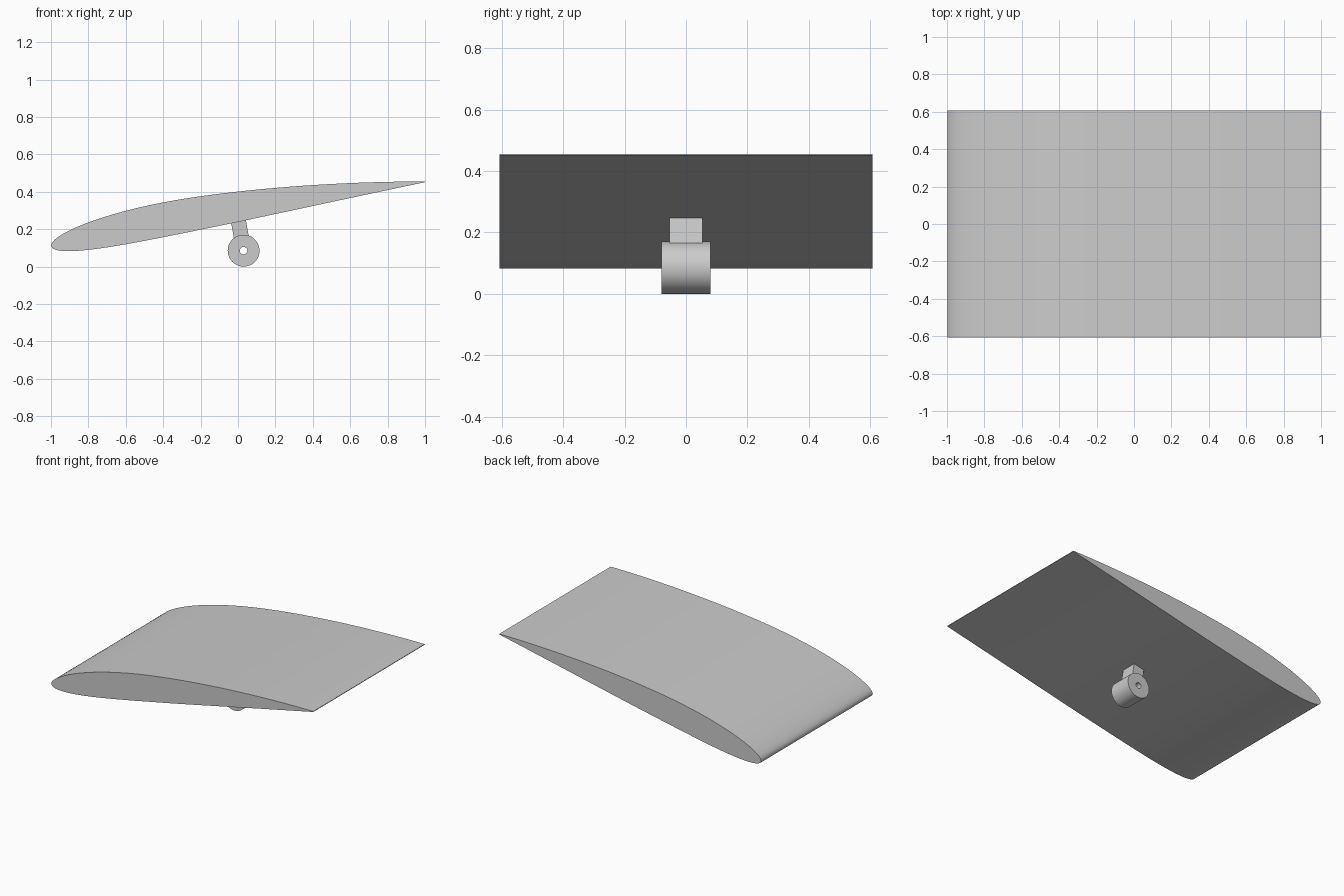
import bpy, bmesh, math
from mathutils import Matrix, Vector

cube = bpy.data.objects.get("Cube")
if cube:
    bpy.data.objects.remove(cube, do_unlink=True)

grey = bpy.data.materials.new("plain grey")
grey.use_nodes = True
GREY = (0.6, 0.6, 0.6, 1)
grey.diffuse_color = GREY
grey.node_tree.nodes["Principled BSDF"].inputs["Base Color"].default_value = GREY

PITCH = math.atan2(0.345, 1.997)


def finish(name, bm):
    bmesh.ops.recalc_face_normals(bm, faces=bm.faces[:])
    mesh = bpy.data.meshes.new(name)
    bm.to_mesh(mesh)
    bm.free()
    mesh.materials.append(grey)
    obj = bpy.data.objects.new(name, mesh)
    bpy.context.collection.objects.link(obj)
    bpy.ops.object.select_all(action="DESELECT")
    obj.select_set(True)
    bpy.context.view_layer.objects.active = obj
    bpy.ops.object.shade_smooth_by_angle(angle=math.radians(35))
    return obj


def extrude_profile(bm, points, half_width):
    """Closed x-z outline swept along y with flat end caps."""
    face = bm.faces.new([bm.verts.new((x, -half_width, z)) for x, z in points])
    moved = bmesh.ops.extrude_face_region(bm, geom=[face])["geom"]
    verts = [v for v in moved if isinstance(v, bmesh.types.BMVert)]
    bmesh.ops.translate(bm, verts=verts, vec=(0, 2 * half_width, 0))


# Wing: cambered aerofoil section, pitched up towards the trailing edge
def section(t, side, thick=0.09, camber=0.02, peak=0.4):
    half = 5 * thick * (0.2969 * math.sqrt(t) - 0.126 * t - 0.3516 * t**2
                        + 0.2843 * t**3 - 0.1015 * t**4)
    run = peak if t < peak else 1 - peak
    base = 0 if t < peak else 1 - 2 * peak
    line = camber / run**2 * (base + 2 * peak * t - t * t)
    slope = math.atan(2 * camber / run**2 * (peak - t))
    return (t - side * half * math.sin(slope), line + side * half * math.cos(slope))


STEPS = 40
stations = [(1 - math.cos(math.pi * i / STEPS)) / 2 for i in range(STEPS + 1)]
outline = [section(t, 1) for t in reversed(stations)]
outline += [section(t, -1) for t in stations[1:]]
CHORD = 2.027
c, s = math.cos(PITCH), math.sin(PITCH)
outline = [(-0.998 + CHORD * (x * c - z * s), 0.108 + CHORD * (x * s + z * c))
           for x, z in outline]
bm = bmesh.new()
extrude_profile(bm, outline, 0.607)
finish("wing", bm)

# Pivot barrel: short tube with a through hole, lying along y
HUB = Vector((0.03, 0, 0.085))
bm = bmesh.new()
SIDES = 48
rings = []
for radius, y in ((0.085, -0.08), (0.085, 0.08), (0.02, 0.08), (0.02, -0.08)):
    rings.append([bm.verts.new(HUB + Vector((radius * math.cos(a), y, radius * math.sin(a))))
                  for a in (2 * math.pi * i / SIDES for i in range(SIDES))])
for k, ring in enumerate(rings):
    after = rings[(k + 1) % len(rings)]
    for i in range(SIDES):
        j = (i + 1) % SIDES
        bm.faces.new((ring[i], ring[j], after[j], after[i]))
finish("pivot_barrel", bm)

# Mounting arm: block square to the wing, joining it to the barrel
bm = bmesh.new()
place = (Matrix.Translation(HUB) @ Matrix.Rotation(-PITCH, 4, "Y")
         @ Matrix.Translation((0, 0, 0.125)) @ Matrix.Diagonal((0.08, 0.106, 0.13, 1)))
bmesh.ops.create_cube(bm, size=1, matrix=place)
finish("mounting_arm", bm)
